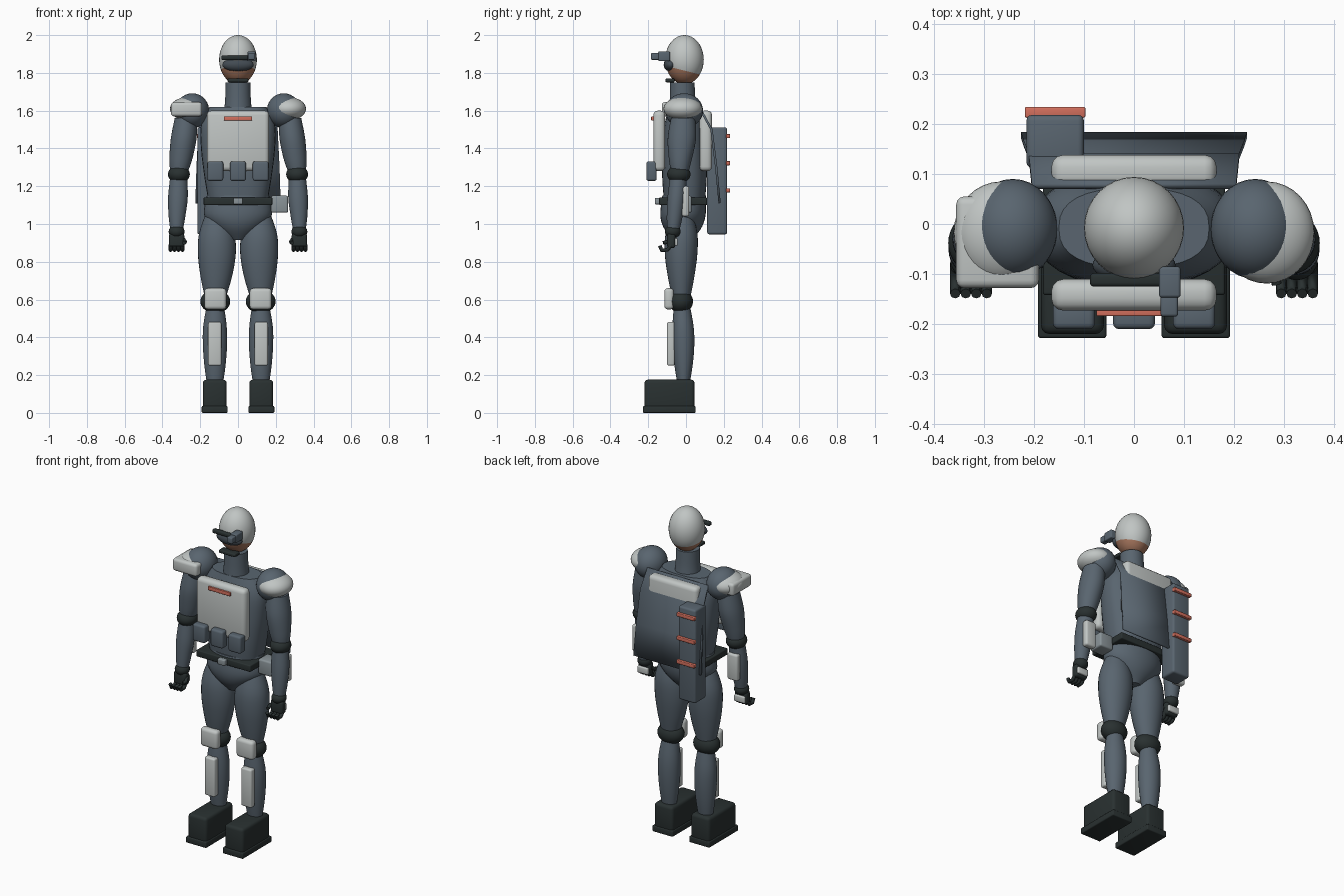
import bpy, bmesh, math
from mathutils import Vector

cube = bpy.data.objects.get("Cube")
if cube:
    bpy.data.objects.remove(cube, do_unlink=True)


def material(name, r, g, b):
    m = bpy.data.materials.new(name)
    m.use_nodes = True
    m.diffuse_color = (r, g, b, 1)
    bsdf = m.node_tree.nodes["Principled BSDF"]
    bsdf.inputs["Base Color"].default_value = (r, g, b, 1)
    bsdf.inputs["Roughness"].default_value = 0.6
    return m


SUIT = material("slate suit", .1, .13, .16)
LIGHT = material("pale armour", .53, .56, .55)
BLACK = material("dark rubber", .022, .03, .03)
RED = material("coral stripe", .65, .16, .11)
SKIN = material("skin", .38, .18, .11)
GREY = material("mid grey", .25, .29, .31)
LENS = material("dark lens", .055, .07, .085)


def finish(name, bm, *mats, angle=40):
    bmesh.ops.recalc_face_normals(bm, faces=bm.faces)
    mesh = bpy.data.meshes.new(name)
    bm.to_mesh(mesh)
    bm.free()
    for m in mats:
        mesh.materials.append(m)
    ob = bpy.data.objects.new(name, mesh)
    bpy.context.collection.objects.link(ob)
    bpy.ops.object.select_all(action='DESELECT')
    ob.select_set(True)
    bpy.context.view_layer.objects.active = ob
    bpy.ops.object.shade_smooth_by_angle(angle=math.radians(angle))
    return ob


def ball(bm, loc, r):
    bmesh.ops.create_uvsphere(bm, u_segments=32, v_segments=20, radius=1)
    for v in bm.verts:
        v.co = Vector(loc) + Vector(a * b for a, b in zip(v.co, r))


def ellipsoid(name, mat, loc, r):
    bm = bmesh.new()
    ball(bm, loc, r)
    return finish(name, bm, mat)


def box(name, mat, x, y, z, bevel=.01):
    """Rounded box from its x, y and z ranges."""
    bm = bmesh.new()
    bmesh.ops.create_cube(bm, size=1)
    for v in bm.verts:
        v.co = Vector(r[0] if c < 0 else r[1] for c, r in zip(v.co, (x, y, z)))
    if bevel:
        bmesh.ops.bevel(bm, geom=bm.edges[:], offset=bevel, segments=3,
                        profile=.5, affect='EDGES')
    return finish(name, bm, mat)


def spline(p, t):
    """Catmull-Rom point of a list of tuples, t in 0..1."""
    f = t * (len(p) - 1)
    i = min(int(f), len(p) - 2)
    u = f - i
    a, b, c, d = (p[min(max(k, 0), len(p) - 1)] for k in range(i - 1, i + 3))
    return [(2 * B + (C - A) * u + (2 * A - 5 * B + 4 * C - D) * u * u
             + (3 * B - A - 3 * C + D) * u ** 3) / 2
            for A, B, C, D in zip(a, b, c, d)]


def loft(name, mat, sections, power=1.0, steps=16, n=32):
    """Skin smooth rings given as (z, centre x, centre y, radius x, radius y)."""
    bm = bmesh.new()
    rings = []
    for s in range(steps + 1):
        z, cx, cy, rx, ry = spline(sections, s / steps)
        ring = []
        for k in range(n):
            a = math.tau * k / n
            c, d = math.cos(a), math.sin(a)
            ring.append(bm.verts.new((
                cx + rx * math.copysign(abs(c) ** power, c),
                cy + ry * math.copysign(abs(d) ** power, d), z)))
        rings.append(ring)
    for lo, hi in zip(rings, rings[1:]):
        for k in range(n):
            bm.faces.new((lo[k], lo[(k + 1) % n], hi[(k + 1) % n], hi[k]))
    bm.faces.new(rings[0])
    bm.faces.new(rings[-1])
    return finish(name, bm, mat)


# Head: skin below a tilted cut, pale helmet above it
bm = bmesh.new()
ball(bm, (0, -.008, 1.87), (.1, .102, .13))
cut, up = Vector((0, 0, 1.81)), Vector((0, .25, 1)).normalized()
bmesh.ops.bisect_plane(bm, geom=bm.verts[:] + bm.edges[:] + bm.faces[:],
                       plane_co=cut, plane_no=up)
for f in bm.faces:
    f.material_index = int((f.calc_center_median() - cut).dot(up) < 0)
finish("helmeted_head", bm, LIGHT, SKIN)

# Goggles, eyepiece and chin strap
ellipsoid("goggle_lens", LENS, (0, -.082, 1.843), (.083, .036, .036))
box("goggle_band", BLACK, (-.088, .06), (-.125, -.098), (1.868, 1.892), .008)
box("eyepiece_mount", SUIT, (.05, .093), (-.147, -.085), (1.862, 1.913), .006)
box("eyepiece_tube", SUIT, (.053, .088), (-.185, -.14), (1.869, 1.906), .006)
box("chin_strap", BLACK, (-.055, .055), (-.108, -.06), (1.75, 1.77), .006)

# Neck, torso, pelvis
loft("neck", SUIT, [(1.58, 0, -.015, .075, .075), (1.66, 0, -.018, .068, .068),
                    (1.75, 0, -.02, .065, .065)])
loft("torso", SUIT, [(1.14, 0, -.008, .16, .11), (1.25, 0, -.008, .178, .118),
                     (1.4, 0, -.008, .196, .115), (1.53, 0, -.008, .195, .105),
                     (1.62, 0, -.008, .15, .08)], power=.8)
loft("pelvis", SUIT, [(.915, 0, -.018, .045, .05), (.98, 0, -.018, .13, .1),
                      (1.05, 0, -.016, .18, .12), (1.15, 0, -.01, .165, .115)])

# Belt
box("belt", BLACK, (-.182, .182), (-.142, .112), (1.1, 1.14), .006)
box("belt_buckle", GREY, (-.025, .025), (-.165, -.13), (1.104, 1.138), .005)
box("belt_pouch", GREY, (.175, .265), (-.06, .03), (1.06, 1.15), .01)

# Chest and back armour
box("chest_plate", LIGHT, (-.165, .165), (-.173, -.11), (1.28, 1.6), .024)
box("back_plate", LIGHT, (-.165, .165), (.07, .138), (1.28, 1.6), .024)
box("chest_stripe", RED, (-.075, .075), (-.184, -.165), (1.548, 1.57), .003)
for i in (-1, 0, 1):
    box("chest_pouch", SUIT, (i * .12 - .042, i * .12 + .042),
        (-.21, -.155), (1.228, 1.332), .012)

# Back panel: thin sheet that leans outward and widens downward
bm = bmesh.new()
rows = [[bm.verts.new((s * w, y, z)) for s in (-1, 1)]
        for y, z, w in ((.075, 1.61, .204), (.135, 1.5, .21),
                        (.16, 1.3, .22), (.178, 1.11, .226))]
for a, b in zip(rows, rows[1:]):
    bm.faces.new((a[0], a[1], b[1], b[0]))
panel = finish("back_panel", bm, SUIT)
panel.modifiers.new("thickness", 'SOLIDIFY').thickness = .012
panel.modifiers["thickness"].offset = 0

# Long case on the back with stripes
box("back_case", SUIT, (-.215, -.1), (.112, .218), (.945, 1.512), .012)
for z in (1.178, 1.322, 1.465):
    box("case_stripe", RED, (-.218, -.097), (.212, .234), (z - .011, z + .011), .004)

# Limbs, one pass for each side
for s, side in ((1, "left_"), (-1, "right_")):
    def span(a, b):
        return sorted((s * a, s * b))

    def limb(name, mat, rings):
        loft(side + name, mat, [(z, s * x, y, rx, ry) for z, x, y, rx, ry in rings])

    # Shoulder and arm
    ellipsoid(side + "shoulder", SUIT, (s * .242, -.01, 1.6), (.089, .1, .092))
    ellipsoid(side + "shoulder_shell", LIGHT, (s * .265, -.017, 1.61), (.095, .102, .062))
    limb("upper_arm", SUIT, [(1.27, .313, -.033, .045, .045), (1.34, .303, -.03, .06, .06),
                             (1.45, .288, -.022, .068, .075), (1.56, .275, -.015, .06, .065)])
    ellipsoid(side + "elbow", BLACK, (s * .313, -.038, 1.263), (.058, .062, .047))
    limb("forearm", SUIT, [(.96, .325, -.068, .032, .032), (1.04, .323, -.06, .044, .042),
                           (1.14, .318, -.05, .052, .048), (1.25, .314, -.04, .045, .044)])
    box(side + "forearm_plate", LIGHT, span(.285, .355), (-.022, .017), (1.04, 1.2), .012)

    # Hand with curled fingers
    ellipsoid(side + "wrist", BLACK, (s * .325, -.07, .96), (.042, .042, .035))
    box(side + "palm", BLACK, span(.284, .366), (-.1, -.056), (.872, .95), .014)
    box(side + "hand_plate", LIGHT, span(.29, .36), (-.062, -.044), (.885, .925), .006)
    curve = bpy.data.curves.new(side + "fingers", 'CURVE')
    curve.dimensions = '3D'
    curve.bevel_depth = .0105
    curve.bevel_resolution = 2
    curve.use_fill_caps = True
    curve.materials.append(BLACK)
    bends = ((-.078, .89), (-.098, .863), (-.128, .861), (-.139, .885))
    paths = [[(s * (.294 + .021 * i), y, z) for y, z in bends] for i in range(4)]
    paths.append([(s * .29, -.08, .92), (s * .28, -.1, .905), (s * .285, -.12, .9)])
    for path in paths:
        sp = curve.splines.new('POLY')
        sp.points.add(len(path) - 1)
        for p, co in zip(sp.points, path):
            p.co = (*co, 1)
        sp.use_smooth = True
    bpy.context.collection.objects.link(bpy.data.objects.new(side + "fingers", curve))

    # Leg
    limb("thigh", SUIT, [(.61, .12, -.025, .055, .048), (.72, .115, -.026, .083, .07),
                         (.84, .112, -.026, .1, .086), (.95, .112, -.024, .094, .084),
                         (1.07, .11, -.02, .055, .05)])
    ellipsoid(side + "knee", BLACK, (s * .12, -.027, .59), (.079, .064, .062))
    box(side + "knee_pad", LIGHT, span(.062, .178), (-.115, -.065), (.548, .66), .018)
    limb("shin", SUIT, [(.14, .122, -.013, .04, .03), (.25, .122, -.013, .056, .048),
                        (.36, .122, -.014, .064, .058), (.46, .122, -.016, .062, .056),
                        (.57, .12, -.022, .045, .042)])
    box(side + "shin_plate", LIGHT, span(.088, .158), (-.1, -.06), (.25, .482), .01)
    box(side + "boot", BLACK, span(.06, .186), (-.22, .045), (.01, .176), .018)
    box(side + "boot_sole", BLACK, span(.055, .192), (-.228, .05), (0, .037), .006)

# Extra shoulder block on the right
box("right_shoulder_block", LIGHT, (-.355, -.19), (-.128, .055), (1.57, 1.645), .016)
